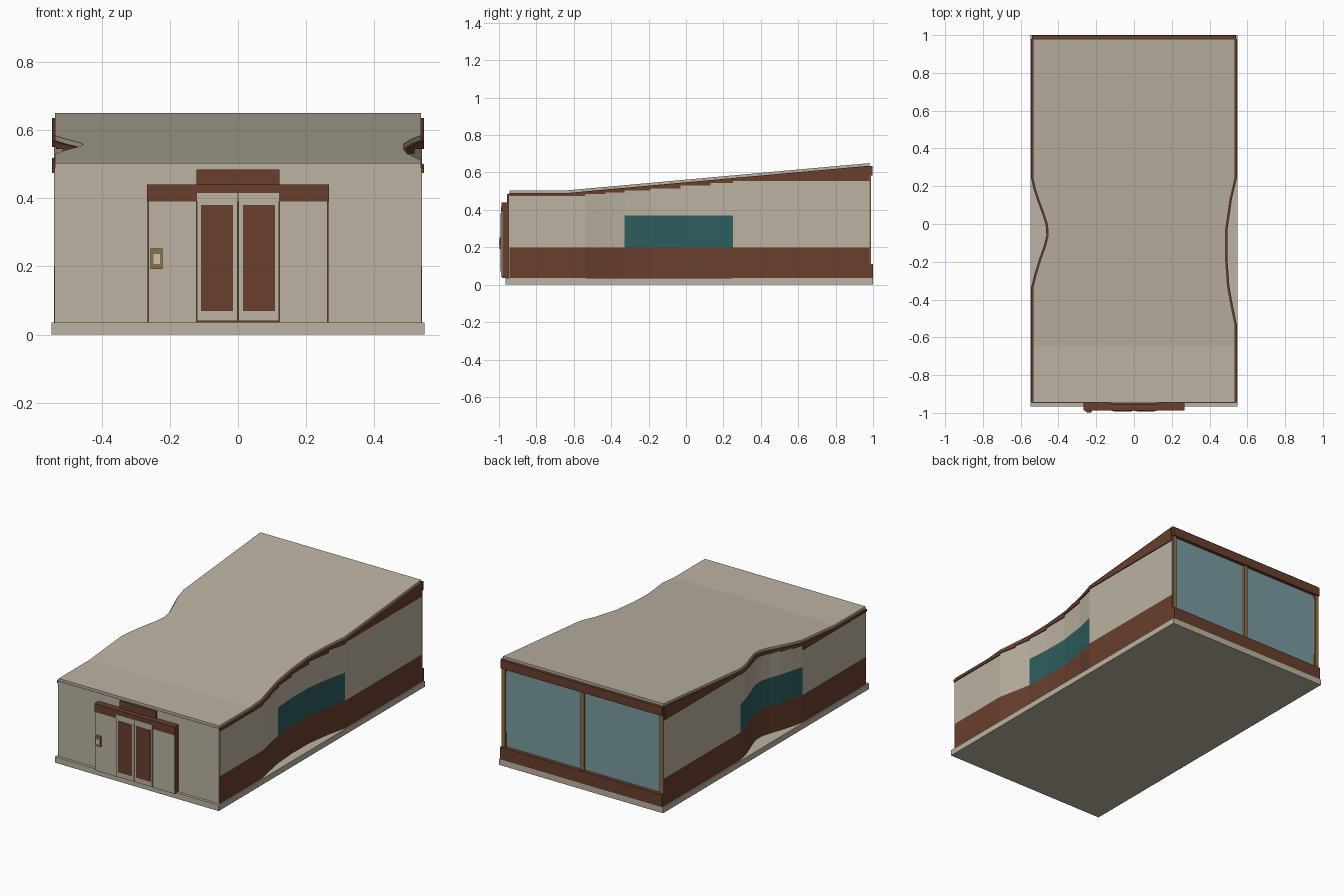
import bpy, bmesh

if "Cube" in bpy.data.objects:
    bpy.data.objects.remove(bpy.data.objects["Cube"], do_unlink=True)


def material(name, r, g, b):
    m = bpy.data.materials.new(name)
    m.use_nodes = True
    m.diffuse_color = (r, g, b, 1)
    m.node_tree.nodes["Principled BSDF"].inputs["Base Color"].default_value = (r, g, b, 1)
    return m


beige = material("warm beige", 0.50, 0.45, 0.36)
brown = material("rust brown", 0.14, 0.05, 0.026)
teal = material("dark teal", 0.027, 0.11, 0.11)
glass = material("pale blue glass", 0.19, 0.33, 0.35)
bronze = material("bronze", 0.27, 0.17, 0.06)
pale = material("pale screen", 0.60, 0.56, 0.46)


def loft(name, sections, mat):
    """Closed solid through four-cornered sections."""
    bm = bmesh.new()
    rings = [[bm.verts.new(p) for p in s] for s in sections]
    for a, b in zip(rings, rings[1:]):
        for i in range(4):
            j = (i + 1) % 4
            bm.faces.new((a[i], a[j], b[j], b[i]))
    bm.faces.new(rings[0])
    bm.faces.new(rings[-1])
    bmesh.ops.recalc_face_normals(bm, faces=bm.faces)
    mesh = bpy.data.meshes.new(name)
    bm.to_mesh(mesh)
    bm.free()
    mesh.materials.append(mat)
    obj = bpy.data.objects.new(name, mesh)
    bpy.context.collection.objects.link(obj)
    return obj


def section(y, xa, xb, za, zb, zc=None):
    return [(xa, y, za), (xb, y, za), (xb, y, zb), (xa, y, zb)]


def box(name, x0, x1, y0, y1, z0, z1, mat):
    return loft(name, [section(y, x0, x1, z0, z1) for y in (y0, y1)], mat)


FRONT, BACK, BEND = -0.945, 0.98, -0.65
FLOOR, SILL, HEAD = 0.035, 0.2, 0.37
ROOF_T = 0.015

# Plan outlines of the two side walls as (y, distance from centre)
left_plan = [(FRONT, .54), (BEND, .54), (-.54, .54), (-.43, .517), (-.33, .499), (-.19, .489),
             (-.03, .489), (.13, .512), (.25, .54), (BACK, .54)]
right_plan = [(FRONT, .54), (BEND, .54), (-.34, .54), (-.27, .522), (-.19, .498), (-.12, .473),
              (-.06, .458), (0, .462), (.06, .482), (.13, .508), (.19, .527), (.25, .54), (BACK, .54)]


def roof_top(y):
    return 0.503 + max(0, y - BEND) * 0.147 / (BACK - BEND)


def wall_top(y):
    return roof_top(y) - ROOF_T - 0.014


def width_at(plan, y):
    for (y0, x0), (y1, x1) in zip(plan, plan[1:]):
        if y0 <= y <= y1:
            return x0 + (x1 - x0) * (y - y0) / (y1 - y0)


def band(name, side, points, z0, z1, mat, out=0, depth=0.03):
    """Strip that follows the wall outline; z1 may be a function of y."""
    top = z1 if callable(z1) else (lambda y: z1)
    loft(name, [section(y, side * (x + out), side * (x - depth), z0, top(y))
                for y, x in points], mat)


# Slab
box("base_slab", -.547, .547, -.965, 1.0, 0, FLOOR, beige)

# Curved side walls: skirting, window, panels and stepped fascia
for side, plan, label, win in ((1, left_plan, "left", -.33), (-1, right_plan, "right", -.34)):
    before = [p for p in plan if p[0] <= win]
    window = [p for p in plan if win <= p[0] <= .25]
    after = [p for p in plan if p[0] >= .25]
    band(label + "_skirting", side, plan, FLOOR, SILL, brown)
    band(label + "_front_panel", side, before, SILL, HEAD, beige)
    band(label + "_window", side, window, SILL, HEAD, teal)
    band(label + "_rear_panel", side, after, SILL, HEAD, beige)
    for i, (a, b) in enumerate(zip(plan, plan[1:])):
        step = wall_top(a[0])
        band(f"{label}_upper_panel_{i}", side, (a, b), HEAD, step, beige)
        band(f"{label}_fascia_{i}", side, (a, b), step,
             lambda y: roof_top(y) - ROOF_T + 0.001, brown, 0.006)

# Roof follows both outlines
ys = sorted({y for y, x in left_plan + right_plan})
loft("roof", [section(y, -width_at(right_plan, y) + .004, width_at(left_plan, y) - .004,
                      roof_top(y) - ROOF_T, roof_top(y)) for y in ys], beige)

# Front wall
box("front_wall", -.537, .537, -.948, -.92, FLOOR, .488, beige)

# Back glazing with bands and posts
box("back_glass", -.53, .53, .96, .978, FLOOR, .62, glass)
box("back_lower_band", -.54, .54, .965, 1.0, FLOOR, .11, brown)
box("back_upper_band", -.54, .54, .965, .998, .583, .635, brown)
for name, x in (("left", .527), ("middle", 0), ("right", -.527)):
    box(name + "_back_post", x - .011, x + .011, .965, .99, .11, .583, bronze)

# Entrance surround
box("entrance_frame", -.265, .265, -.978, -.94, FLOOR, .39, brown)
box("entrance_lintel", -.267, .267, -.987, -.94, .39, .44, brown)
box("entrance_sign_panel", -.122, .122, -.957, -.94, .44, .485, brown)
for side, label in ((1, "left"), (-1, "right")):
    xs = sorted((side * .122, side * .263))
    box(label + "_entrance_panel", *xs, -.983, -.975, FLOOR, .39, beige)
    # Door leaf with inset-looking panel and handle edge
    xs = sorted((side * .002, side * .12))
    box(label + "_door", *xs, -.99, -.97, .04, .415, beige)
    xs = sorted((side * .014, side * .108))
    box(label + "_door_panel", *xs, -.992, -.985, .07, .38, brown)

# Entry keypad
box("keypad", -.256, -.222, -.996, -.98, .192, .252, bronze)
box("keypad_screen", -.248, -.229, -1.0, -.99, .207, .237, pale)
